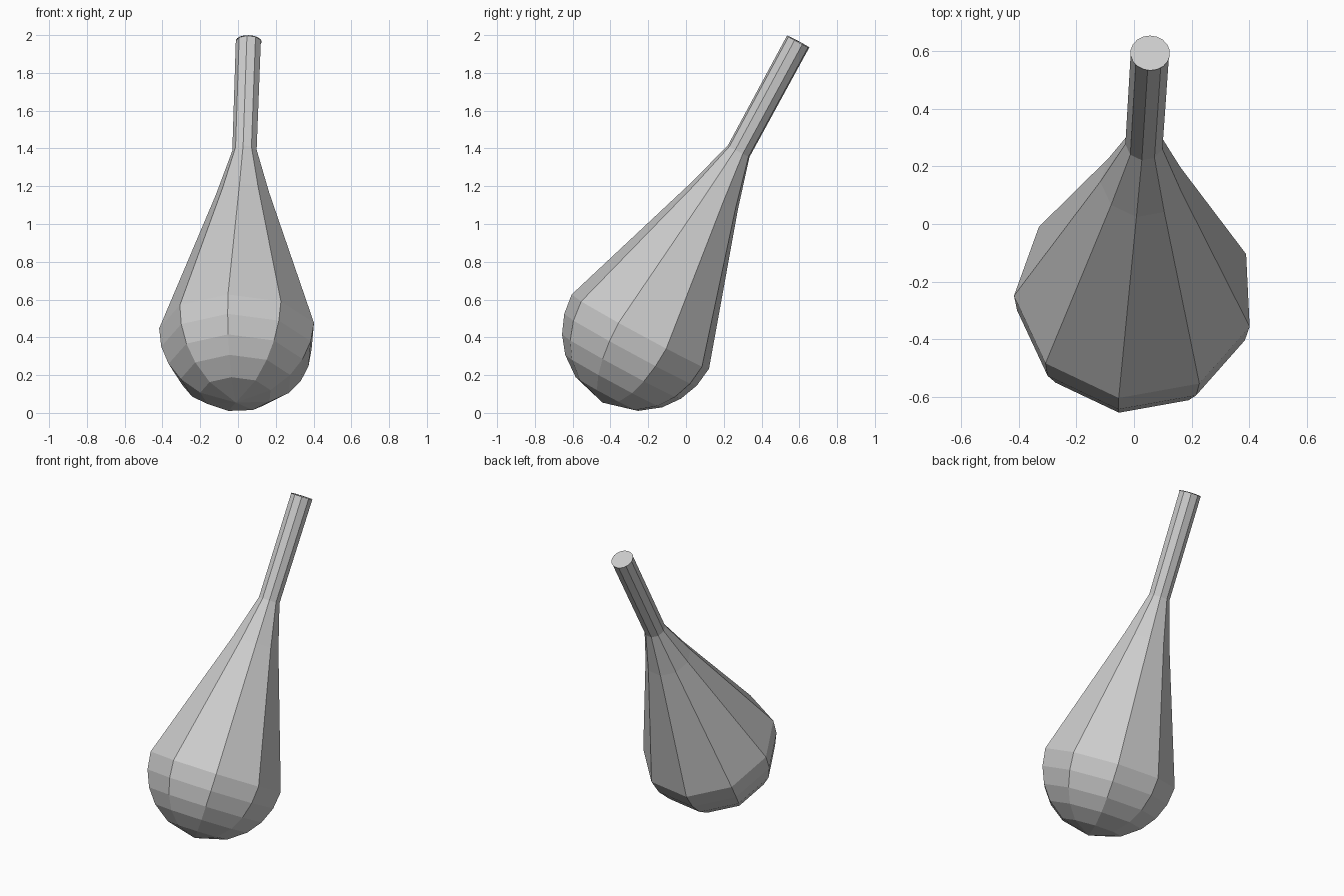
import bpy, bmesh
from math import sin, cos, radians
from mathutils import Vector, Matrix

if "Cube" in bpy.data.objects:
    bpy.data.objects.remove(bpy.data.objects["Cube"])

# Leaning axis of the whole body, with origin at the bulb centre
axis = Vector((0.031, 0.476, 0.878)).normalized()
turn = Vector((0, 0, 1)).rotation_difference(axis).to_matrix().to_4x4()
place = Matrix.Translation((0.002, -0.24, 0.427)) @ turn
SIDES = 9
START = radians(-98)


def finish(name, bm):
    bmesh.ops.recalc_face_normals(bm, faces=bm.faces[:])
    mesh = bpy.data.meshes.new(name)
    bm.to_mesh(mesh)
    bm.free()
    mesh.transform(place)
    obj = bpy.data.objects.new(name, mesh)
    bpy.context.collection.objects.link(obj)
    return obj


# Round bulb tapering into a thin neck: (radius, distance along axis)
R = 0.42
profile = [(R * cos(radians(a)), -R * sin(radians(a))) for a in (63, 45, 30, 15, 0)]
profile += [(0.145, 0.82), (0.066, 1.09), (0.068, 1.75)]

bm = bmesh.new()
rings = []
for r, t in profile:
    angles = [START + radians(360 / SIDES) * i for i in range(SIDES)]
    rings.append([bm.verts.new((r * cos(a), r * sin(a), t)) for a in angles])
pole = bm.verts.new((0, 0, -0.424))
for i in range(SIDES):
    j = (i + 1) % SIDES
    bm.faces.new((pole, rings[0][j], rings[0][i]))
    for low, high in zip(rings, rings[1:]):
        bm.faces.new((low[i], low[j], high[j], high[i]))
finish("bulb_and_neck", bm)

# Round flat disc closing the neck
bm = bmesh.new()
bmesh.ops.create_circle(bm, cap_ends=True, segments=18, radius=0.069,
                        matrix=Matrix.Translation((0, 0, 1.752)))
finish("neck_end_disc", bm)
